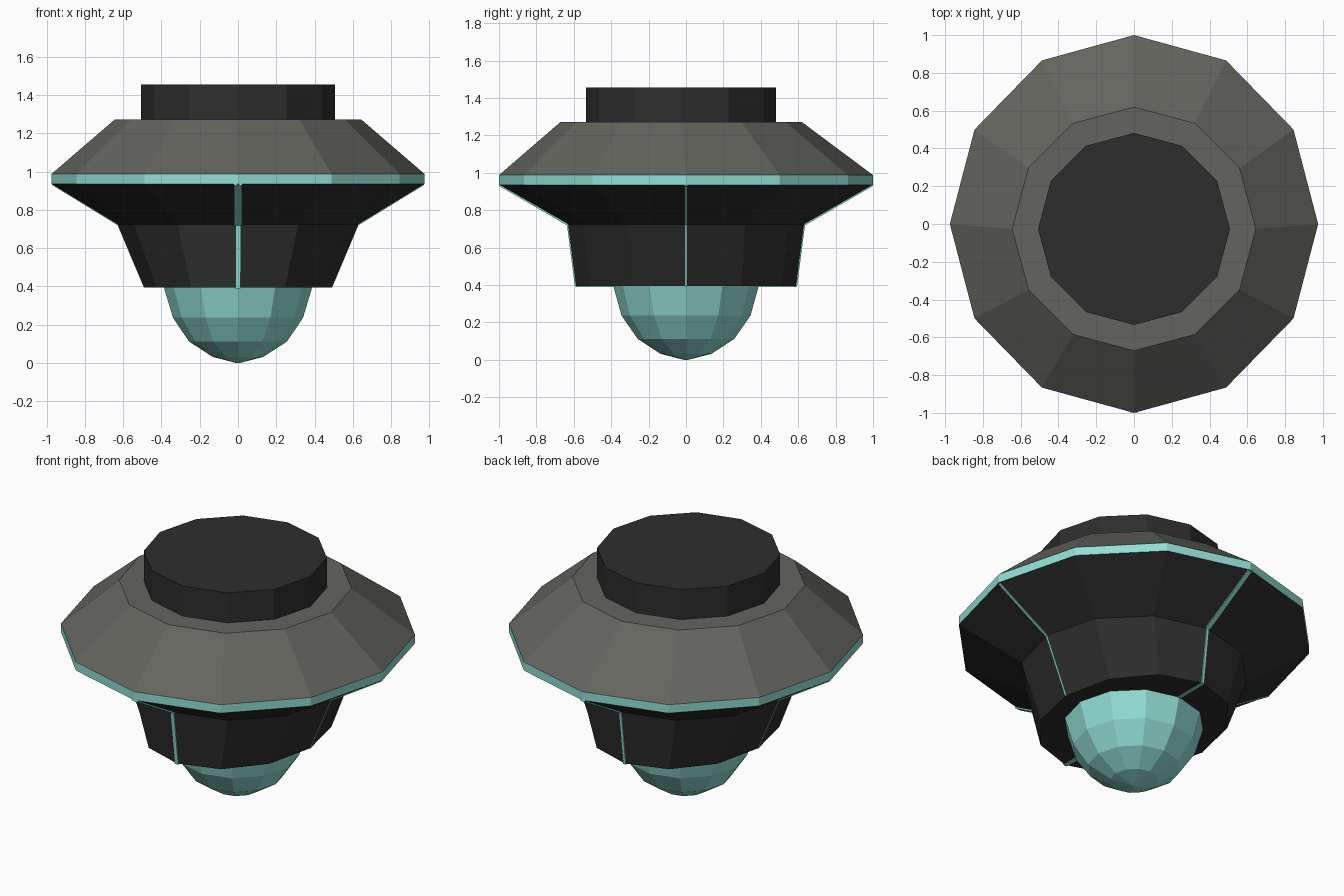
import bpy, bmesh, math
from mathutils import Vector

if "Cube" in bpy.data.objects:
    bpy.data.objects.remove(bpy.data.objects["Cube"])

SIDES = 12


def material(name, rgb):
    m = bpy.data.materials.new(name)
    m.diffuse_color = (*rgb, 1)
    m.use_nodes = True
    m.node_tree.nodes["Principled BSDF"].inputs["Base Color"].default_value = m.diffuse_color
    return m


DARK = material("charcoal", (0.027, 0.027, 0.028))
GREY = material("warm grey", (0.127, 0.127, 0.113))
TEAL = material("teal", (0.285, 0.73, 0.66))


def finish(bm, name, mat):
    bmesh.ops.recalc_face_normals(bm, faces=bm.faces)
    me = bpy.data.meshes.new(name)
    bm.to_mesh(me)
    bm.free()
    me.materials.append(mat)
    ob = bpy.data.objects.new(name, me)
    bpy.context.collection.objects.link(ob)
    return ob


def loft(name, mat, rings):
    """Twelve-sided body through rings of (x radius, y radius, y centre, z)."""
    bm = bmesh.new()
    loops = []
    for rx, ry, cy, z in rings:
        loops.append([bm.verts.new((rx * math.cos(i * math.tau / SIDES),
                                    cy + ry * math.sin(i * math.tau / SIDES), z))
                      for i in range(SIDES)])
    for a, b in zip(loops, loops[1:]):
        for i in range(SIDES):
            j = (i + 1) % SIDES
            bm.faces.new((a[i], a[j], b[j], b[i]))
    bm.faces.new(loops[0])
    bm.faces.new(loops[-1])
    bmesh.ops.remove_doubles(bm, verts=bm.verts, dist=1e-5)
    return finish(bm, name, mat)


def strip(name, direction, half_width, start, end, lift=0.006, sink=0.02):
    """Thin glowing bar from start to end, both (radius, z), along a hull ridge."""
    d = Vector(direction)
    side = d.cross(Vector((0, 0, 1)))
    a, b = (d * r + Vector((0, 0, z)) for r, z in (start, end))
    normal = side.cross(b - a).normalized()
    if normal.dot(d - Vector((0, 0, 1))) < 0:
        normal.negate()
    bm = bmesh.new()
    for p in (a, b):
        for s in (-half_width, half_width):
            for n in (lift, -sink):
                bm.verts.new(p + side * s + normal * n)
    bmesh.ops.convex_hull(bm, input=bm.verts)
    return finish(bm, name, TEAL)


# Cap and upper saucer, set slightly towards the front
loft("top_cap", DARK, [(0.508, 0.508, -0.026, 1.25), (0.508, 0.508, -0.026, 1.455)])
loft("upper_saucer", GREY, [(0.975, 1.0, 0, 0.988), (0.645, 0.645, -0.026, 1.272)])

# Glowing rim
loft("rim_band", TEAL, [(0.975, 1.0, 0, 0.936), (0.975, 1.0, 0, 0.988)])

# Lower cone and tapered, oval collar
loft("lower_hull", DARK, [(0.49, 0.59, 0, 0.394), (0.63, 0.633, 0, 0.725),
                          (0.975, 1.0, 0, 0.936)])

# Dome underneath
loft("bottom_dome", TEAL, [(0.01, 0.01, 0, 0.0), (0.132, 0.136, 0, 0.032),
                           (0.256, 0.258, 0, 0.112), (0.34, 0.345, 0, 0.237),
                           (0.392, 0.393, 0, 0.41)])

# Seam strips down the front and back, carried under to the dome
for label, d, wide, narrow in (("front", (0, -1, 0), 0.02, 0.012),
                               ("back", (0, 1, 0), 0.014, 0.009)):
    strip(label + "_cone_strip", d, wide, (0.995, 0.934), (0.634, 0.725))
    strip(label + "_collar_strip", d, narrow, (0.633, 0.727), (0.59, 0.394), 0.004)
    strip(label + "_base_strip", d, narrow, (0.592, 0.394), (0.37, 0.394), 0.004)

# Thinner strips on the left and right
for label, d in (("left", (-1, 0, 0)), ("right", (1, 0, 0))):
    strip(label + "_cone_strip", d, 0.008, (0.97, 0.934), (0.63, 0.725), 0.004)
    strip(label + "_collar_strip", d, 0.005, (0.63, 0.727), (0.49, 0.394), 0.002)
